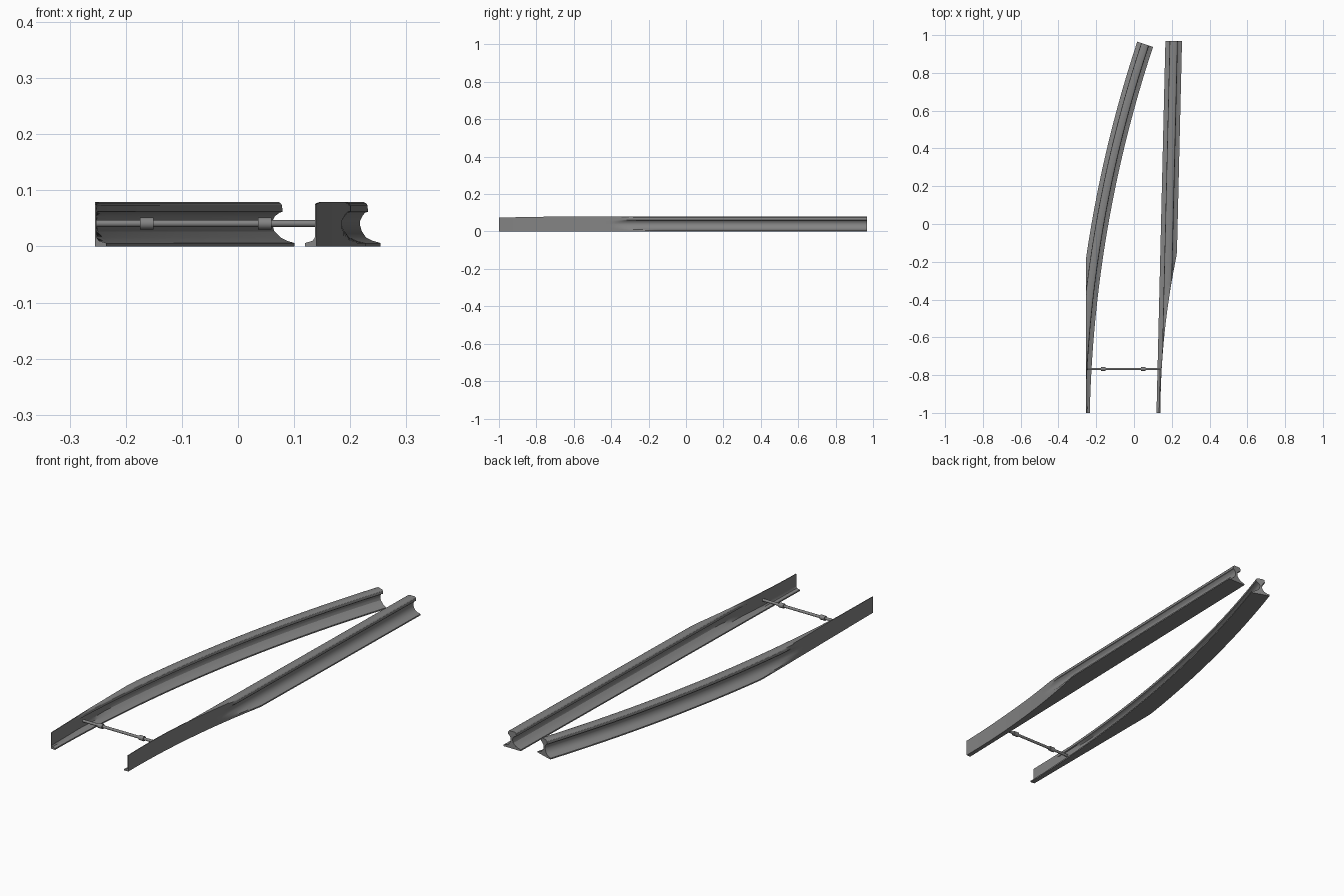
import bpy, bmesh, math
from mathutils import Matrix

cube = bpy.data.objects.get("Cube")
if cube:
    bpy.data.objects.remove(cube)

steel = bpy.data.materials.new("steel_grey")
steel.use_nodes = True
grey = (0.23, 0.23, 0.23, 1)
steel.diffuse_color = grey
steel.node_tree.nodes["Principled BSDF"].inputs["Base Color"].default_value = grey


def finish(bm, name):
    bmesh.ops.recalc_face_normals(bm, faces=bm.faces)
    mesh = bpy.data.meshes.new(name)
    bm.to_mesh(mesh)
    bm.free()
    mesh.materials.append(steel)
    obj = bpy.data.objects.new(name, mesh)
    bpy.context.collection.objects.link(obj)
    bpy.ops.object.select_all(action='DESELECT')
    obj.select_set(True)
    bpy.context.view_layer.objects.active = obj
    bpy.ops.object.shade_smooth_by_angle(angle=math.radians(30))
    return obj


# Half sections of the rail, foot to crown: (distance from centre line, height)
def half_section(neck):
    return [(0.044, 0), (0.044, 0.006), (0.030, 0.010), (0.018, 0.016),
            (neck + 0.003, 0.027), (neck, 0.037), (neck, 0.046),
            (neck + 0.004, 0.054), (0.016, 0.060), (0.0215, 0.062),
            (0.0205, 0.0735), (0.018, 0.077), (0.013, 0.0795)]


outer = half_section(0.0075)
inner = half_section(0.003)
SECTION = [(u, z, True) for u, z in outer] + [(-u, z, False) for u, z in reversed(inner)]
RINGS = 90


def blade(name, path, side, cut):
    """Sweep the section along the path, planing its outer side down to the cut line."""
    bm = bmesh.new()
    rings = []
    for i in range(RINGS + 1):
        cx, cy, a = path(i / RINGS)
        ring = []
        for u, z, is_outer in SECTION:
            x = cx + side * u * math.cos(a)
            y = max(-1, cy - side * u * math.sin(a))
            limit = side * cut(y) - (0 if is_outer else 0.003)
            x = side * min(side * x, limit)
            if z > 0.07:  # the crown dips towards the tip
                z -= 0.005 * max(0, min(1, (-0.72 - y) / 0.28))
            ring.append(bm.verts.new((x, y, z)))
        rings.append(ring)
    n = len(SECTION)
    for a, b in zip(rings, rings[1:]):
        for j in range(n):
            k = (j + 1) % n
            bm.faces.new((a[j], a[k], b[k], b[j]))
    bm.faces.new(rings[0])
    bm.faces.new(rings[-1])
    return finish(bm, name)


# Curved blade on the -x side
A0, A1, RADIUS = 0.022, 0.32, 6.67


def curved_path(t):
    a = A0 + (A1 - A0) * t
    return (-0.278 + RADIUS * (math.cos(A0) - math.cos(a)),
            -1 + RADIUS * (math.sin(a) - math.sin(A0)), a)


# Straight blade on the +x side
def straight_path(t):
    y = -1 + 1.968 * t
    return 0.163 + 0.024 * (y + 1), y, 0.0


blade("curved_blade", curved_path, -1, lambda y: -0.255)
blade("straight_blade", straight_path, 1, lambda y: 0.14 + 0.123 * (y + 1) ** 2)


# Tie rod and its two collars
def bar(name, x0, x1, radius, sides):
    bm = bmesh.new()
    place = Matrix.Translation(((x0 + x1) / 2, -0.768, 0.041)) @ Matrix.Rotation(math.pi / 2, 4, 'Y')
    bmesh.ops.create_cone(bm, cap_ends=True, segments=sides, radius1=radius,
                          radius2=radius, depth=x1 - x0, matrix=place)
    finish(bm, name)


bar("tie_rod", -0.252, 0.144, 0.0062, 16)
for name, x in (("right_collar", -0.163), ("left_collar", 0.048)):
    bar(name, x - 0.012, x + 0.012, 0.0108, 16)
